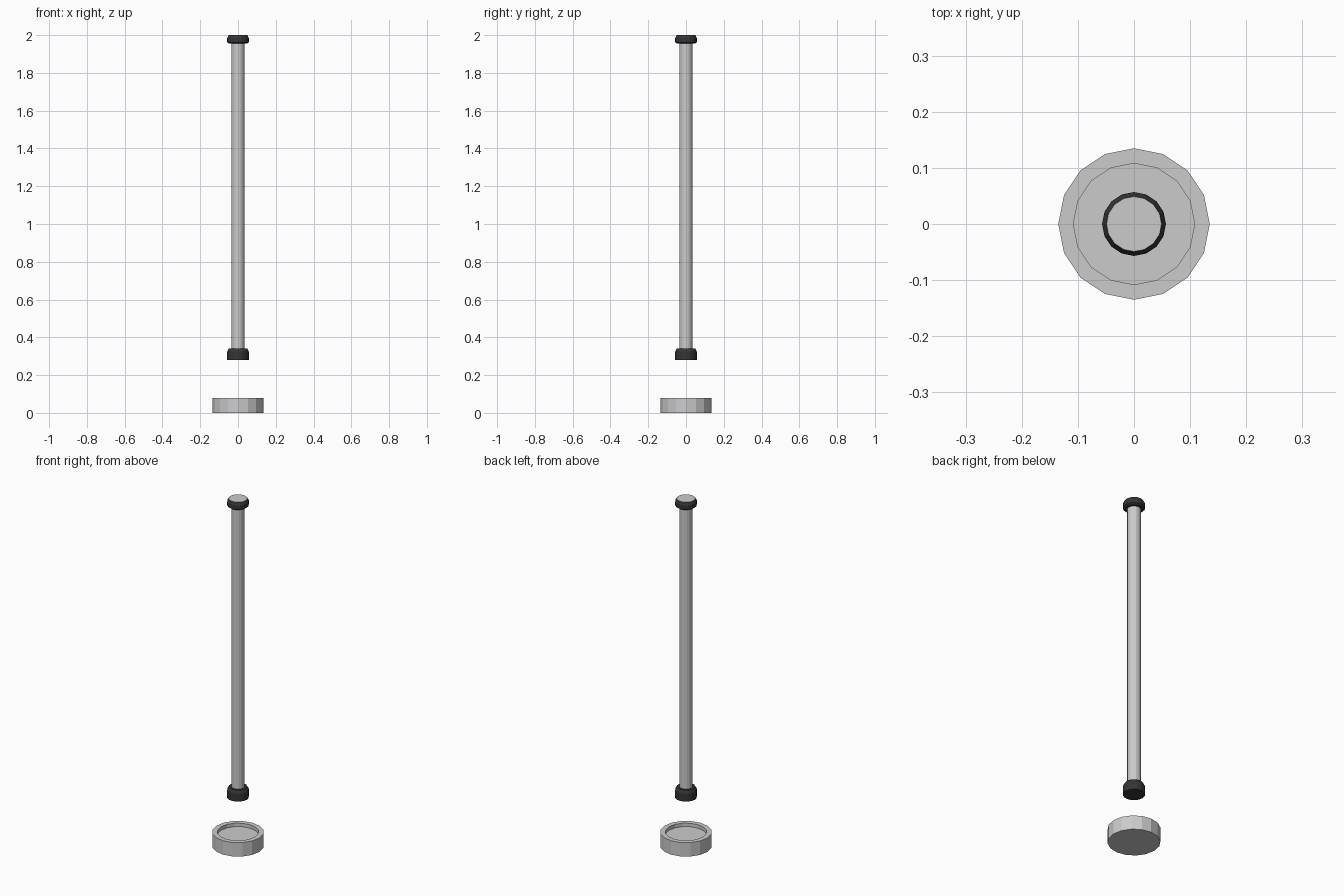
import bpy, bmesh
from math import cos, sin, tau

if "Cube" in bpy.data.objects:
    bpy.data.objects.remove(bpy.data.objects["Cube"])

SIDES = 16

def lathe(name, profile, color=None, cap_top_color=None):
    """Revolve (radius, z) points into a closed low-poly solid."""
    bm = bmesh.new()
    rings = [[bm.verts.new((r * cos(tau * i / SIDES), r * sin(tau * i / SIDES), z))
              for i in range(SIDES)] for r, z in profile]
    for a, b in zip(rings, rings[1:]):
        for i in range(SIDES):
            j = (i + 1) % SIDES
            bm.faces.new((a[i], a[j], b[j], b[i]))
    bm.faces.new(rings[0][::-1])
    top = bm.faces.new(rings[-1])
    if cap_top_color:
        top.material_index = 1
    me = bpy.data.meshes.new(name)
    bm.to_mesh(me)
    bm.free()
    for label, c in (("main", color), ("top", cap_top_color)):
        if c:
            mat = bpy.data.materials.new(f"{name}_{label}")
            mat.diffuse_color = c
            mat.use_nodes = True
            mat.node_tree.nodes["Principled BSDF"].inputs["Base Color"].default_value = mat.diffuse_color
            me.materials.append(mat)
    ob = bpy.data.objects.new(name, me)
    bpy.context.collection.objects.link(ob)
    return ob

DARK = (0.035, 0.035, 0.038, 1)
GREY = (0.6, 0.6, 0.6, 1)

# Base dish with a shallow recess
lathe("base_dish", [(0.135, 0), (0.135, 0.08), (0.108, 0.08), (0.108, 0.06)])
# Floating tube
lathe("tube", [(0.035, 0.33), (0.035, 1.965)])
# Dark end collars with bevelled rims
lathe("lower_collar", [(0.057, 0.28), (0.057, 0.325), (0.048, 0.342)], DARK)
lathe("upper_collar", [(0.048, 1.955), (0.057, 1.962), (0.057, 1.985), (0.049, 2.0)], DARK, GREY)
